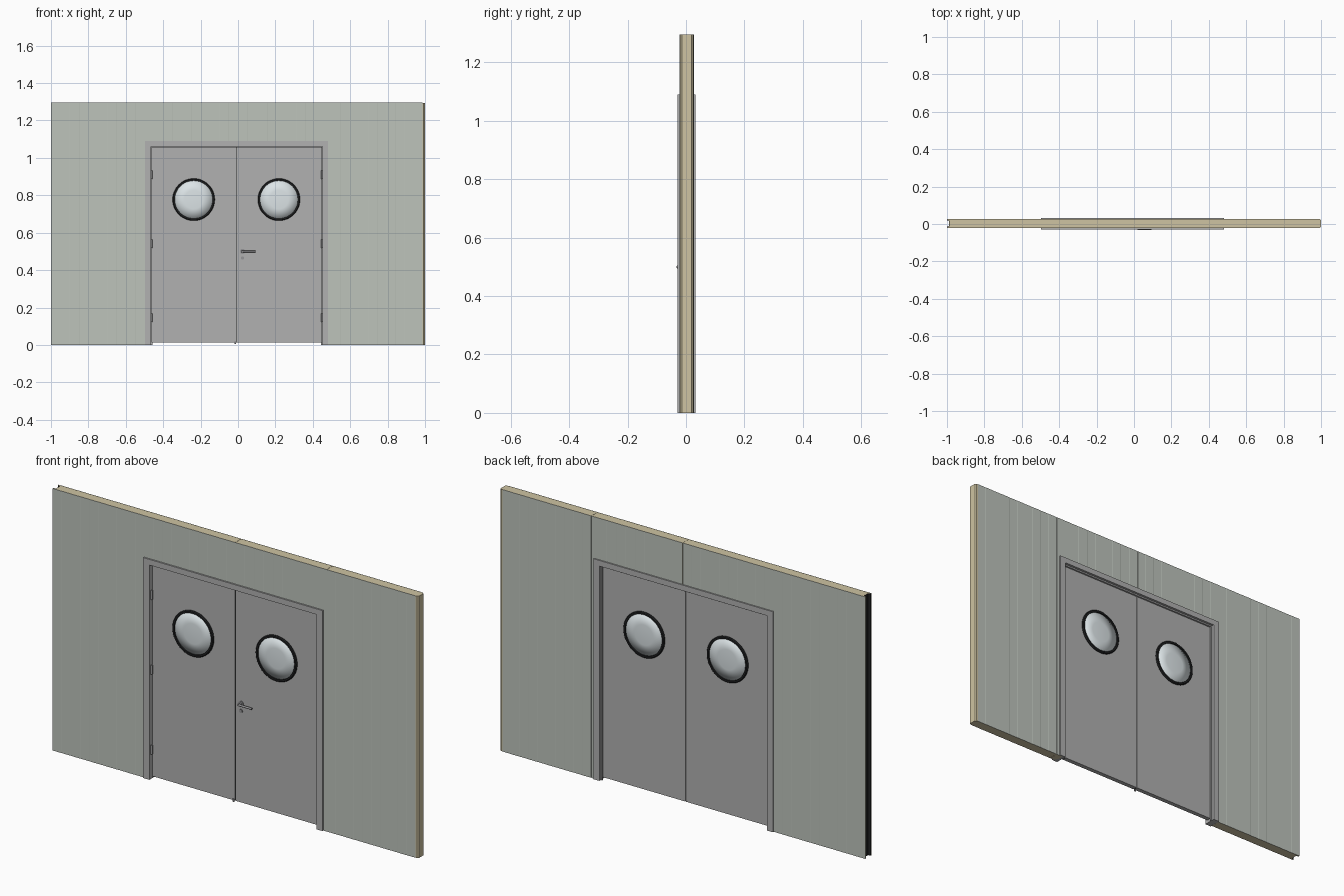
import bpy, bmesh, math
from mathutils import Matrix, Vector

if "Cube" in bpy.data.objects:
    bpy.data.objects.remove(bpy.data.objects["Cube"])


def mat(name, rgb):
    m = bpy.data.materials.new(name)
    m.diffuse_color = (*rgb, 1)
    m.use_nodes = True
    m.node_tree.nodes["Principled BSDF"].inputs["Base Color"].default_value = m.diffuse_color
    return m


SHEET = mat("sheet_green_grey", (0.51, 0.55, 0.50))
CORE = mat("core_beige", (0.62, 0.55, 0.36))
GREY = mat("door_grey", (0.44, 0.44, 0.44))
BLACK = mat("rubber_black", (0.015, 0.016, 0.017))
GLASS = mat("glass_pale", (0.72, 0.78, 0.80))
METAL = mat("metal", (0.30, 0.30, 0.31))


def finish(name, bm, m, smooth=False):
    bmesh.ops.recalc_face_normals(bm, faces=bm.faces)
    me = bpy.data.meshes.new(name)
    for f in bm.faces:
        f.smooth = smooth
    bm.to_mesh(me)
    bm.free()
    me.materials.append(m)
    ob = bpy.data.objects.new(name, me)
    bpy.context.collection.objects.link(ob)
    return ob


def prism(name, pts, lo, hi, m, axis="z"):
    """Extrude a profile: (x, y) along z, or (x, z) along y."""
    bm = bmesh.new()
    if axis == "z":
        co, d = [(u, v, lo) for u, v in pts], (0, 0, hi - lo)
    else:
        co, d = [(u, lo, v) for u, v in pts], (0, hi - lo, 0)
    f = bm.faces.new([bm.verts.new(c) for c in co])
    r = bmesh.ops.extrude_face_region(bm, geom=[f])
    bmesh.ops.translate(bm, vec=d, verts=[v for v in r["geom"] if isinstance(v, bmesh.types.BMVert)])
    return finish(name, bm, m)


def box(name, x0, x1, y0, y1, z0, z1, m):
    return prism(name, [(x0, y0), (x1, y0), (x1, y1), (x0, y1)], z0, z1, m)


def lathe(name, profile, centre, m, axis="Y", steps=48, smooth=True, closed=False):
    """Spin an (offset along axis, radius) profile around the axis."""
    bm = bmesh.new()
    vs = [bm.verts.new((r, a, 0)) for a, r in profile]
    es = [bm.edges.new(p) for p in zip(vs, vs[1:] + (vs[:1] if closed else []))]
    bmesh.ops.spin(bm, geom=vs + es, cent=(0, 0, 0), axis=(0, 1, 0),
                   angle=2 * math.pi, steps=steps)
    bmesh.ops.remove_doubles(bm, verts=bm.verts, dist=1e-5)
    rot = {"Y": Matrix(), "Z": Matrix.Rotation(math.pi / 2, 4, "X"),
           "X": Matrix.Rotation(-math.pi / 2, 4, "Z")}[axis]
    bm.transform(Matrix.Translation(Vector(centre)) @ rot)
    return finish(name, bm, m, smooth)


def rod(name, centre, r, length, axis, m=METAL, steps=16):
    h = length / 2
    ob = lathe(name, [(-h, 0), (-h, r), (h, r), (h, 0)], centre, m, axis, steps)
    bpy.context.view_layer.objects.active = ob
    ob.select_set(True)
    bpy.ops.object.shade_smooth_by_angle()
    ob.select_set(False)
    return ob


# Main sizes
YF, YB, TOP = -0.022, 0.027, 1.295      # wall faces and height
YM = (YF + YB) / 2
FF, FB = -0.029, 0.033                  # frame faces
T = 0.0015                              # sheet thickness


def skin(name, x0, x1, y_out, y_in, z0):
    """Thin metal sheet with a very shallow vertical ribbing."""
    n = max(1, round((x1 - x0) / 0.05))
    s = 0.0005 if y_in > y_out else -0.0005
    pts = []
    for i in range(n):
        a, b = x0 + (x1 - x0) * i / n, x0 + (x1 - x0) * (i + 1) / n
        y = y_out + s * (i % 2)
        pts += [(a + (0.002 if i else 0), y), (b, y)]
    prism(name, pts + [(x1, y_in), (x0, y_in)], z0, TOP, SHEET)


# Sandwich wall panels: sheets, insulated core and joint ends
spans = [(-1, -0.4985, 0), (-0.5, -0.001, 1.075), (0, 0.465, 1.075),
         (0.465, 0.499, 0), (0.5, 1, 0)]
for i, (a, b, z0) in enumerate(spans):
    first, last = i == 0, i == len(spans) - 1
    xs = 0.986 if last else b
    skin(f"front_sheet_{i}", a, xs, YF, YF + T, z0)
    skin(f"back_sheet_{i}", a, xs, YB, YB - T, z0)
    yf, yb = YF + T, YB - T
    right = [(0.986, yf), (0.993, yf), (1, yf + 0.006), (1, yb - 0.006),
             (0.993, yb), (0.986, yb)] if last else [(b, yf), (b, yb)]
    left = [(a, yb), (a, yb - 0.003), (a + 0.014, yb - 0.008),
            (a + 0.014, yf + 0.008), (a, yf + 0.003), (a, yf)] if first else [(a, yb), (a, yf)]
    prism(f"panel_core_{i}", right + left, z0, TOP - 0.0005, CORE)
# Black seal lining the open groove at the left end
prism("groove_seal", [(-0.999, YF + T + 0.003), (-0.985, YF + T + 0.008),
                      (-0.985, YB - T - 0.008), (-0.999, YB - T - 0.003),
                      (-0.9985, YB - T - 0.006), (-0.988, YB - T - 0.010),
                      (-0.988, YF + T + 0.010), (-0.9985, YF + T + 0.006)],
      0.001, TOP - 0.001, BLACK)


def portal(name, xo0, xo1, zo, xi0, xi1, zi, y0, y1, m):
    prism(name, [(xo0, 0), (xo0, zo), (xo1, zo), (xo1, 0),
                 (xi1, 0), (xi1, zi), (xi0, zi), (xi0, 0)], y0, y1, m, "y")


# Door frame with inner stop
portal("door_frame", -0.498, 0.482, 1.09, -0.465, 0.451, 1.062, FF, FB, GREY)
portal("door_stop", -0.466, 0.452, 1.063, -0.458, 0.444, 1.055, 0.0125, 0.021, GREY)

# Door leaves: outlines with a round hole for the porthole
WZ, WR = 0.777, 0.105
DF, DB = -0.010, 0.012


def leaf(name, x0, x1, cx, z0=0.012, z1=1.058):
    bm = bmesh.new()
    n = 48
    angs = {2 * math.pi * k / n for k in range(n)}
    angs |= {math.atan2(z - WZ, x - cx) % (2 * math.pi) for x in (x0, x1) for z in (z0, z1)}
    rows = []
    for t in sorted(angs):
        c, s = math.cos(t), math.sin(t)
        k = min(((x1 if c > 0 else x0) - cx) / c if abs(c) > 1e-9 else 9,
                ((z1 if s > 0 else z0) - WZ) / s if abs(s) > 1e-9 else 9)
        rows.append([bm.verts.new((cx + r * c, y, WZ + r * s))
                     for r, y in ((WR, DF), (k, DF), (k, DB), (WR, DB))])
    for p, q in zip(rows, rows[1:] + rows[:1]):
        for j in range(4):
            bm.faces.new((p[j], p[(j + 1) % 4], q[(j + 1) % 4], q[j]))
    finish(name, bm, GREY)


for side, x0, x1, cx in (("left", -0.462, -0.0085, -0.237), ("right", -0.0045, 0.448, 0.219)):
    leaf(side + "_door_leaf", x0, x1, cx)
    # Porthole rim and softly shaded pane
    lathe(side + "_porthole_rim", [(-0.017, 0.101), (-0.017, 0.109), (-0.013, 0.113),
                                   (0.015, 0.113), (0.019, 0.109), (0.019, 0.101)],
          (cx, 0, WZ), BLACK, smooth=False, closed=True)
    lathe(side + "_porthole_glass", [(-0.016, 0), (-0.0145, 0.05), (-0.010, 0.102),
                                     (0.012, 0.102), (0.0165, 0.05), (0.018, 0)],
          (cx, 0, WZ), GLASS)
    # Hinges
    hx = -0.4625 if side == "left" else 0.449
    for k, z in enumerate((0.145, 0.54, 0.91)):
        rod(f"{side}_hinge_{k}", (hx, DF - 0.004, z), 0.005, 0.045, "Z")

# Dark seal in the gap between the leaves
box("meeting_seal", -0.009, -0.004, DF + 0.004, DB - 0.004, 0.012, 1.057, BLACK)
box("floor_bolt", -0.02, -0.011, DF - 0.004, DF, 0.006, 0.02, METAL)

# Lever handle and lock
rod("handle_rose", (0.024, DF - 0.002, 0.5), 0.014, 0.005, "Y", steps=24)
rod("handle_neck", (0.024, -0.020, 0.5), 0.005, 0.022, "Y")
rod("handle_lever", (0.057, -0.028, 0.5), 0.005, 0.075, "X")
rod("lock_rose", (0.024, DF - 0.002, 0.465), 0.009, 0.005, "Y", steps=24)
